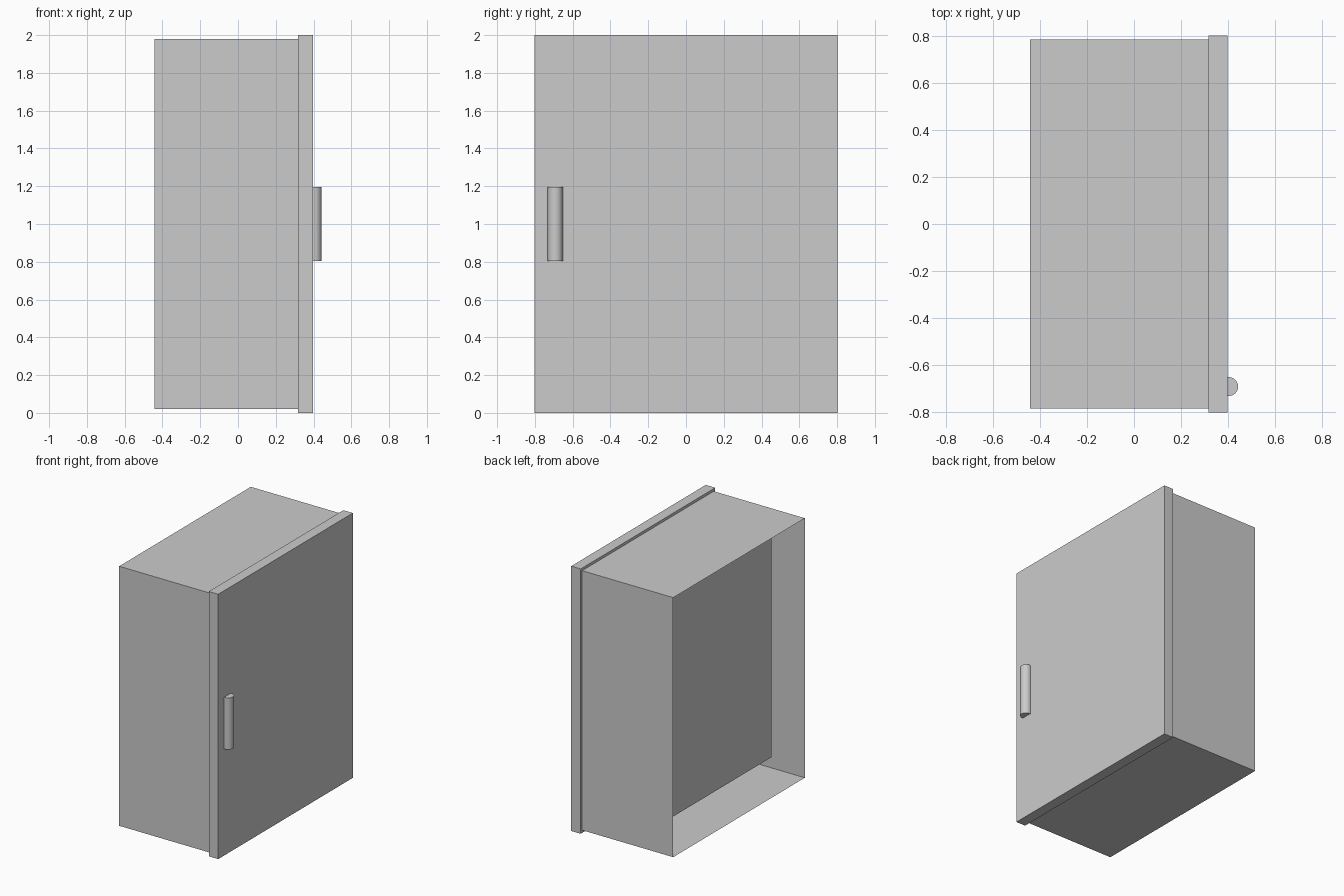
import bpy, bmesh, math
from mathutils import Matrix, Vector

if "Cube" in bpy.data.objects:
    bpy.data.objects.remove(bpy.data.objects["Cube"])


def box(name, lo, hi, open_x=()):
    """Axis-aligned box; open_x lists the x-facing sides (-1 / 1) to leave open."""
    lo, hi = Vector(lo), Vector(hi)
    bm = bmesh.new()
    m = Matrix.Translation((lo + hi) / 2) @ Matrix.Diagonal((*(hi - lo), 1))
    bmesh.ops.create_cube(bm, size=1, matrix=m)
    gone = [f for f in bm.faces if any(f.normal.x * s > 0.9 for s in open_x)]
    bmesh.ops.delete(bm, geom=gone, context='FACES')
    me = bpy.data.meshes.new(name)
    bm.to_mesh(me)
    bm.free()
    ob = bpy.data.objects.new(name, me)
    bpy.context.collection.objects.link(ob)
    return ob


# Sheet-metal shell, open at the wall side and closed by the door
box("cabinet_shell", (-0.443, -0.785, 0.02), (0.318, 0.785, 1.98), open_x=(-1, 1))

# Door slab overhanging the shell
box("door", (0.318, -0.803, 0), (0.397, 0.803, 2))

# Inner mounting plate seen through the open side
box("mounting_plate", (-0.252, -0.663, 0.172), (-0.242, 0.663, 1.828))

# Half-round handle on the door
R, N = 0.04, 24
bm = bmesh.new()
arc = [bm.verts.new((0.403 + R * math.cos(a), -0.692 + R * math.sin(a), 0.805))
       for a in (math.pi * (i / N - 0.5) for i in range(N + 1))]
back = [bm.verts.new((0.39, -0.692 + s * R, 0.805)) for s in (1, -1)]
base = bm.faces.new(arc + back)
top = bmesh.ops.extrude_face_region(bm, geom=[base], use_keep_orig=True)
bmesh.ops.translate(bm, vec=(0, 0, 0.39),
                    verts=[g for g in top["geom"] if isinstance(g, bmesh.types.BMVert)])
bmesh.ops.recalc_face_normals(bm, faces=bm.faces)
me = bpy.data.meshes.new("handle")
bm.to_mesh(me)
bm.free()
handle = bpy.data.objects.new("handle", me)
bpy.context.collection.objects.link(handle)
bpy.context.view_layer.objects.active = handle
handle.select_set(True)
bpy.ops.object.shade_smooth_by_angle(angle=math.radians(30))
